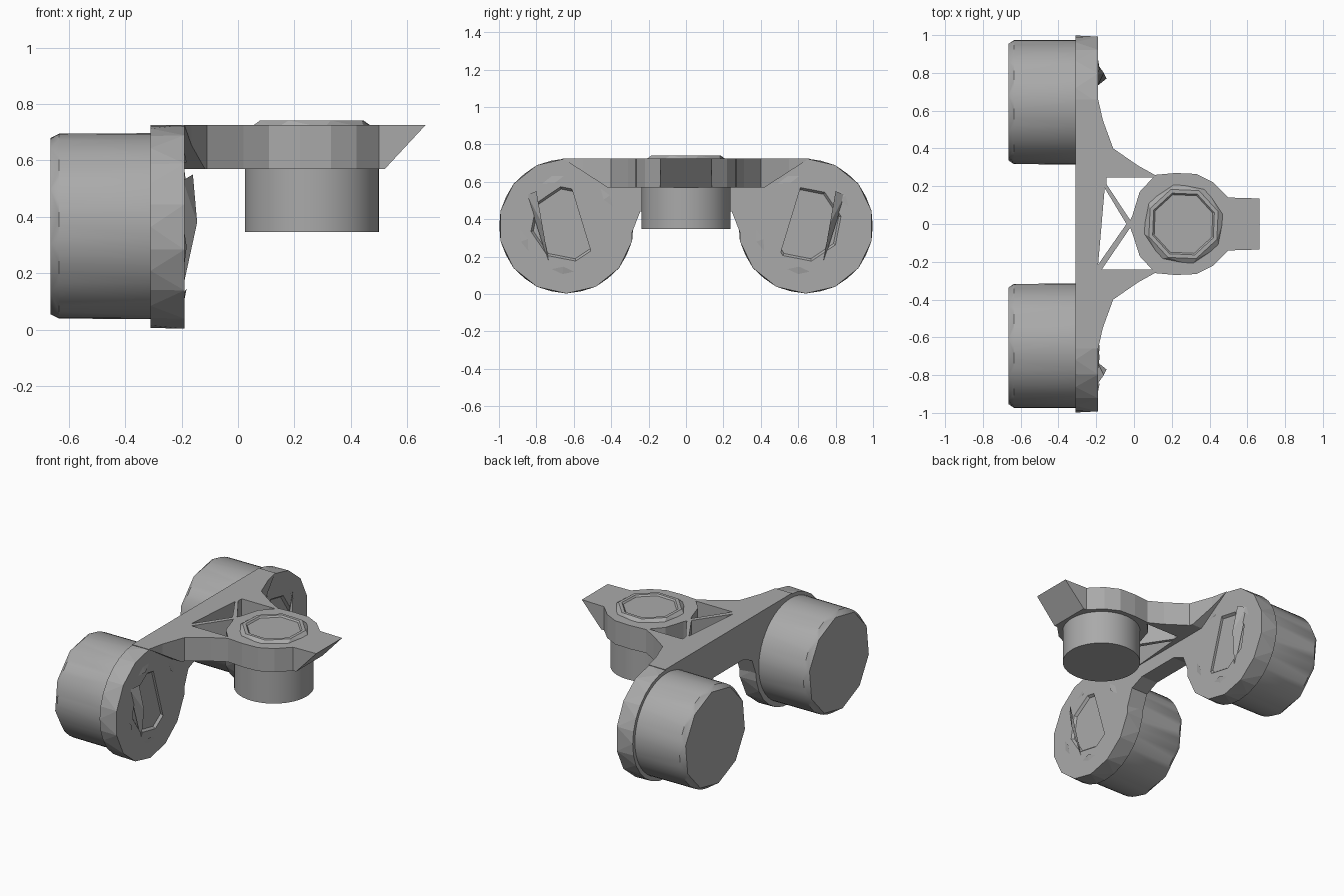
import bpy, bmesh
from math import sin, cos, pi, radians
from mathutils import Vector

cube = bpy.data.objects.get("Cube")
if cube:
    bpy.data.objects.remove(cube, do_unlink=True)

grey = bpy.data.materials.new("plain grey")
grey.use_nodes = True
grey.diffuse_color = (0.4, 0.4, 0.4, 1)
grey.node_tree.nodes["Principled BSDF"].inputs["Base Color"].default_value = (0.4, 0.4, 0.4, 1)


def finish(name, bm, smooth=False):
    bmesh.ops.recalc_face_normals(bm, faces=bm.faces)
    mesh = bpy.data.meshes.new(name)
    bm.to_mesh(mesh)
    bm.free()
    mesh.materials.append(grey)
    obj = bpy.data.objects.new(name, mesh)
    bpy.context.collection.objects.link(obj)
    if smooth:
        bpy.ops.object.select_all(action='DESELECT')
        obj.select_set(True)
        bpy.context.view_layer.objects.active = obj
        bpy.ops.object.shade_smooth_by_angle(angle=radians(25))
    return obj


def ring(centre, axis, pos, radius, sides, turn=0.0):
    """Points of a polygon around the x or z axis."""
    pts = []
    for i in range(sides):
        a = 2 * pi * i / sides + turn
        u, v = centre[0] + radius * cos(a), centre[1] + radius * sin(a)
        pts.append((pos, u, v) if axis == 'x' else (u, v, pos))
    return pts


def hull(name, pts, smooth=False):
    bm = bmesh.new()
    for p in pts:
        bm.verts.new(p)
    bmesh.ops.convex_hull(bm, input=bm.verts)
    bmesh.ops.dissolve_limit(bm, angle_limit=radians(1), verts=bm.verts, edges=bm.edges)
    return finish(name, bm, smooth)


def prism(pts, offset):
    bm = bmesh.new()
    face = bm.faces.new([bm.verts.new(p) for p in pts])
    ext = bmesh.ops.extrude_face_region(bm, geom=[face])
    bmesh.ops.translate(bm, vec=offset,
                        verts=[g for g in ext["geom"] if isinstance(g, bmesh.types.BMVert)])
    bmesh.ops.recalc_face_normals(bm, faces=bm.faces)
    return bm


def slice_off(bm, point, normal):
    bmesh.ops.bisect_plane(bm, geom=bm.verts[:] + bm.edges[:] + bm.faces[:],
                           plane_co=point, plane_no=normal, clear_outer=True)
    bmesh.ops.holes_fill(bm, edges=[e for e in bm.edges if e.is_boundary])


def cut(obj, cutters):
    for c in cutters:
        c.hide_render = True
        c.hide_set(True)
        mod = obj.modifiers.new("opening", 'BOOLEAN')
        mod.operation, mod.solver, mod.object = 'DIFFERENCE', 'EXACT', c


TOP, MID = 0.725, 0.367

# Two large drums with mounting discs
for s, side in ((1, "left"), (-1, "right")):
    c = (0.645 * s, MID)
    hull(side + "_drum", ring(c, 'x', -0.25, 0.33, 48) + ring(c, 'x', -0.635, 0.328, 48)
         + ring(c, 'x', -0.665, 0.315, 10, 0.2), True)
    d = (0.64 * s, 0.364)
    disc = hull(side + "_disc", ring(d, 'x', -0.31, 0.358, 28)
                + ring(d, 'x', -0.19, 0.361, 14, pi / 14))
    # Shallow octagonal recess in the disc
    r = (0.63 * s, 0.375)
    cut(disc, [hull(side + "_recess_cutter", ring(r, 'x', -0.205, 0.19, 8, 0.2)
                    + ring(r, 'x', -0.17, 0.22, 8, 0.2))])
    # Pointed sliver and small chips around the recess
    hull(side + "_sliver", [(-0.195, 0.73 * s, 0.15), (-0.195, 0.85 * s, 0.53),
                            (-0.145, 0.77 * s, 0.38), (-0.16, 0.8 * s, 0.55),
                            (-0.195, 0.79 * s, 0.36)])
    for i, a in enumerate((0.6, 1.9, 3.5, 4.6)):
        q = Vector((-0.19, r[0] + 0.25 * cos(a), r[1] + 0.25 * sin(a)))
        t = Vector((0, -sin(a), cos(a))) * 0.06
        n = Vector((0, cos(a), sin(a))) * 0.02
        hull(f"{side}_chip_{i}", [q + t, q - t, q + n, q - n + Vector((0.008, 0, 0))])

# Cross beam with an arched underside
half = [(0.66, TOP), (0.5, 0.2), (0.34, 0.22), (0.3, 0.3), (0.245, 0.44), (0.15, 0.48)]
beam = [(-0.31, y, z) for y, z in half] + [(-0.31, -y, z) for y, z in reversed(half)]
finish("cross_beam", prism(beam, (0.12, 0, 0)))

# Flared arm plate with rounded end and pointed tongue
edge = [(-0.25, 0.66), (-0.19, 0.66), (-0.165, 0.55), (-0.11, 0.4), (0.02, 0.31),
        (0.11, 0.26), (0.22, 0.27), (0.33, 0.265), (0.42, 0.22), (0.5, 0.14), (0.665, 0.135)]
outline = [(x, y, 0.57) for x, y in edge] + [(x, -y, 0.57) for x, y in reversed(edge)]
bm = prism(outline, (0, 0, TOP - 0.57))
slice_off(bm, (0.535, 0, 0.585), (0.14, 0, -0.13))
for s in (1, -1):
    slice_off(bm, (0, 0.42 * s, 0.57), (0, 0.155 * s, -0.24))
plate = finish("arm_plate", bm)

# Triangular openings leaving thin struts
openings = [[(-0.145, 0.245), (0.1, 0.245), (0.03, 0.17), (-0.01, 0.04), (-0.02, 0.02), (-0.145, 0.21)],
            [(-0.155, 0.19), (-0.04, 0.0), (-0.19, -0.215)],
            [(-0.17, -0.24), (0.095, -0.24), (0.03, -0.17), (-0.005, -0.06), (-0.02, -0.02)]]
cut(plate, [finish(f"opening_cutter_{i}", prism([(x, y, 0.5) for x, y in o], (0, 0, 0.4)))
            for i, o in enumerate(openings)])

# Small drum under the arm
hub = (0.262, 0)
hull("small_drum", ring(hub, 'z', 0.347, 0.238, 48) + ring(hub, 'z', 0.65, 0.238, 48), True)

# Faceted raised cap with a sunken centre
cap = hull("top_cap", ring(hub, 'z', 0.715, 0.225, 8, 0.2) + ring(hub, 'z', 0.742, 0.195, 8, 0.35))
cut(cap, [hull("cap_cutter", ring(hub, 'z', 0.732, 0.165, 8, 0.35)
               + ring(hub, 'z', 0.76, 0.19, 8, 0.35))])
